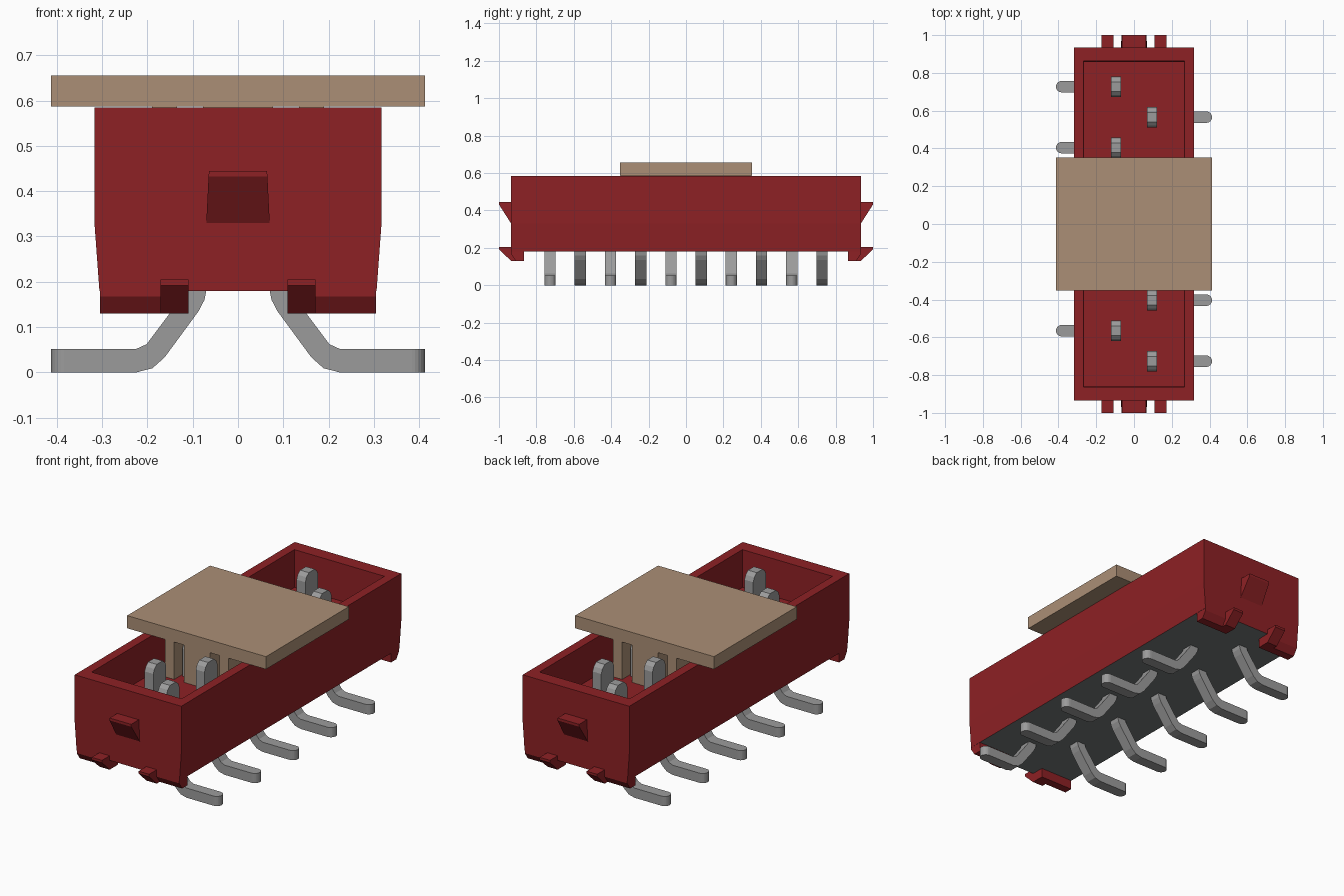
import bpy, bmesh
from mathutils import Vector

if "Cube" in bpy.data.objects:
    bpy.data.objects.remove(bpy.data.objects["Cube"])


def material(name, rgb):
    m = bpy.data.materials.new(name)
    m.use_nodes = True
    m.diffuse_color = (*rgb, 1)
    m.node_tree.nodes["Principled BSDF"].inputs["Base Color"].default_value = (*rgb, 1)
    return m


RED = material("dark red plastic", (0.27, 0.015, 0.018))
TAN = material("tan plastic", (0.41, 0.275, 0.18))
METAL = material("grey metal", (0.33, 0.33, 0.33))
SLATE = material("slate underside", (0.17, 0.19, 0.19))


def finish(name, bm, *mats):
    bmesh.ops.recalc_face_normals(bm, faces=bm.faces)
    mesh = bpy.data.meshes.new(name)
    bm.to_mesh(mesh)
    bm.free()
    for m in mats:
        mesh.materials.append(m)
    ob = bpy.data.objects.new(name, mesh)
    bpy.context.collection.objects.link(ob)
    return ob


def loft(bm, rings):
    """Closed solid through rings of equal length."""
    vs = [[bm.verts.new(p) for p in r] for r in rings]
    n = len(vs[0])
    for a, b in zip(vs, vs[1:]):
        for i in range(n):
            j = (i + 1) % n
            bm.faces.new((a[i], a[j], b[j], b[i]))
    bm.faces.new(vs[0])
    bm.faces.new(vs[-1])


def extrude_x(bm, profile, x0, x1):
    loft(bm, [[(x, y, z) for y, z in profile] for x in (x0, x1)])


def box(bm, lo, hi):
    x0, y0, z0 = lo
    x1, y1, z1 = hi
    extrude_x(bm, [(y0, z0), (y1, z0), (y1, z1), (y0, z1)], x0, x1)


def rect(x, y, z):
    return [(-x, -y, z), (x, -y, z), (x, y, z), (-x, y, z)]


# Housing: open tray with walls drawn in towards the base
bm = bmesh.new()
loft(bm, [rect(0.306, 0.935, 0.18), rect(0.317, 0.935, 0.33), rect(0.317, 0.935, 0.585),
          rect(0.268, 0.862, 0.585), rect(0.264, 0.858, 0.385)])
bm.faces.ensure_lookup_table()
for f in bm.faces:
    if f.calc_center_median().z < 0.19:
        f.material_index = 1
finish("housing", bm, RED, SLATE)

# End latches, corner feet and hooks, the same at both ends
for end, s in (("front", -1), ("back", 1)):
    bm = bmesh.new()
    loft(bm, [[(-w, s * y0, z), (w, s * y0, z), (w, s * y1, z), (-w, s * y1, z)]
              for w, y0, y1, z in ((0.07, 0.93, 0.935, 0.33), (0.065, 0.93, 1, 0.432),
                                   (0.064, 0.93, 1, 0.445))])
    finish(end + "_latch", bm, RED)
    bm = bmesh.new()
    foot = [(s * y, z) for y, z in ((0.865, 0.185), (0.865, 0.13), (0.91, 0.13),
                                    (0.935, 0.167), (0.935, 0.185))]
    hook = [(s * y, z) for y, z in ((0.88, 0.205), (0.88, 0.13), (0.935, 0.13),
                                    (1, 0.192), (1, 0.205))]
    for side in (-1, 1):
        extrude_x(bm, foot, side * 0.11, side * 0.305)
        extrude_x(bm, hook, side * 0.109, side * 0.171)
    finish(end + "_feet", bm, RED)

# Pick-up cap: flat plate on a stem slotted for the contacts
bm = bmesh.new()
box(bm, (-0.413, -0.352, 0.587), (0.413, 0.352, 0.655))
finish("cap_plate", bm, TAN)
bm = bmesh.new()
for x0, x1 in ((-0.19, -0.135), (-0.077, 0.077), (0.135, 0.19)):
    box(bm, (x0, -0.35, 0.383), (x1, 0.35, 0.59))
finish("cap_stem", bm, TAN)

# Contacts: ten in two staggered rows, each a blade above and a bent lead below
LEAD = [(0.07, 0.19), (0.07, 0.18), (0.074, 0.16), (0.087, 0.135), (0.162, 0.033),
        (0.189, 0.009), (0.224, 0), (0.384, 0), (0.384, 0.052), (0.224, 0.052),
        (0.202, 0.062), (0.151, 0.13), (0.126, 0.165), (0.12, 0.18), (0.12, 0.19)]
BLADE = [(-0.055, 0.38), (-0.055, 0.535), (-0.045, 0.558), (-0.025, 0.575),
         (0.025, 0.575), (0.045, 0.558), (0.055, 0.535), (0.055, 0.38)]
for i in range(10):
    y = 0.727 - i * 0.1615
    s = -1 if i % 2 == 0 else 1
    bm = bmesh.new()
    extrude_x(bm, [(y + dy, z) for dy, z in BLADE], s * 0.07, s * 0.122)
    finish(f"contact_blade_{i + 1}", bm, METAL)
    bm = bmesh.new()
    loft(bm, [[(s * x, y + dy, z) for x, z in LEAD] for dy in (-0.03, 0.03)])
    tip = bmesh.ops.create_cone(bm, cap_ends=True, segments=24, radius1=0.03,
                                radius2=0.03, depth=0.052)
    bmesh.ops.translate(bm, verts=tip["verts"], vec=Vector((s * 0.383, y, 0.026)))
    finish(f"contact_lead_{i + 1}", bm, METAL)
